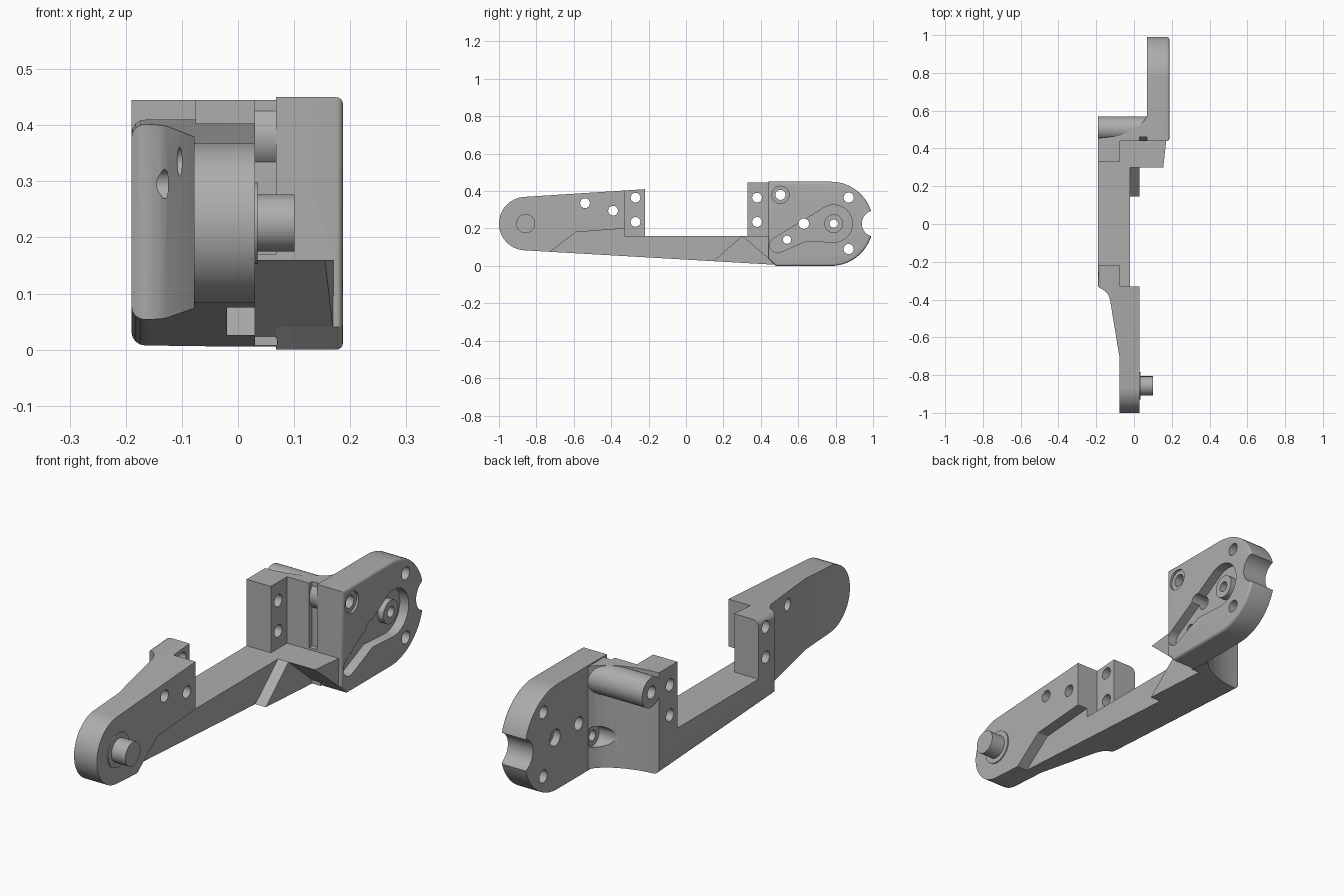
import bpy, bmesh, math
from mathutils import Vector

cube = bpy.data.objects.get("Cube")
if cube:
    bpy.data.objects.remove(cube, do_unlink=True)

metal = bpy.data.materials.new("light_grey_metal")
metal.use_nodes = True
GREY = (0.42, 0.42, 0.42, 1)
metal.diffuse_color = GREY
metal.node_tree.nodes["Principled BSDF"].inputs["Base Color"].default_value = GREY


def arc(cy, cz, r, start, end, n=32):
    angles = [math.radians(start + (end - start) * i / n) for i in range(n + 1)]
    return [(cy + r * math.cos(a), cz + r * math.sin(a)) for a in angles]


def finish(name, bm):
    bmesh.ops.recalc_face_normals(bm, faces=bm.faces)
    mesh = bpy.data.meshes.new(name)
    bm.to_mesh(mesh)
    bm.free()
    mesh.materials.append(metal)
    ob = bpy.data.objects.new(name, mesh)
    bpy.context.collection.objects.link(ob)
    return ob


def prism(name, points, low, high, axis="x", round_rule=None, width=0.012):
    """Extrude a (y, z) profile along x, or an (x, y) profile along z."""
    bm = bmesh.new()
    place = (lambda p, h: (h, p[0], p[1])) if axis == "x" else (lambda p, h: (p[0], p[1], h))
    a = [bm.verts.new(place(p, low)) for p in points]
    b = [bm.verts.new(place(p, high)) for p in points]
    bm.faces.new(a)
    bm.faces.new(b)
    for i in range(len(a)):
        j = (i + 1) % len(a)
        bm.faces.new((a[i], a[j], b[j], b[i]))
    bmesh.ops.recalc_face_normals(bm, faces=bm.faces)
    if round_rule:
        edges = [e for e in bm.edges if round_rule(e.verts[0].co, e.verts[1].co)]
        bmesh.ops.bevel(bm, geom=edges, offset=width, segments=4, profile=0.5, affect="EDGES")
    return finish(name, bm)


def box(y0, y1, z0, z1, x0, x1):
    return prism("cutter", [(y0, z0), (y1, z0), (y1, z1), (y0, z1)], x0, x1)


def rod(name, y, z, r, x0, x1):
    return prism(name, arc(y, z, r, 0, 351, 39), x0, x1)


def slot(circles, x0, x1):
    """Prism around the hull of several circles."""
    bm = bmesh.new()
    for y, z, r in circles:
        for p in arc(y, z, r, 0, 351, 39):
            for x in (x0, x1):
                bm.verts.new((x, *p))
    hull = bmesh.ops.convex_hull(bm, input=bm.verts)
    loose = [v for v in bm.verts if not v.link_faces]
    bmesh.ops.delete(bm, geom=loose, context="VERTS")
    bmesh.ops.dissolve_limit(bm, angle_limit=0.01, verts=bm.verts, edges=bm.edges)
    return finish("cutter", bm)


def combine(ob, other, operation):
    other.hide_render = True
    mod = ob.modifiers.new("join", "BOOLEAN")
    mod.object, mod.operation, mod.solver = other, operation, "EXACT"
    bpy.context.view_layer.objects.active = ob
    bpy.ops.object.modifier_apply(modifier=mod.name)
    bpy.data.objects.remove(other, do_unlink=True)


# Arm, beam and rear web: side profile trimmed by a plan outline
side = arc(-0.857, 0.226, 0.143, 266, 94) + [
    (-0.22, 0.41), (-0.22, 0.16), (0.33, 0.16), (0.33, 0.445),
    (0.58, 0.445), (0.58, 0.006), (0.48, 0.006)]


def outer_rim(a, b):
    flat = abs(a.z - b.z) < 0.12
    low = max(a.z, b.z) < 0.1
    arm_top = max(a.y, b.y) < -0.2 and min(a.z, b.z) > 0.3
    return max(a.x, b.x) < -0.18 and flat and (low or arm_top)


bracket = prism("bracket_body", side, -0.19, 0.07, round_rule=outer_rim, width=0.025)
plan = [(-0.078, -1.1), (0.03, -1.1), (0.03, 0.46), (0.07, 0.46), (0.07, 0.57),
        (0.05, 0.543), (0.025, 0.52), (-0.01, 0.498), (-0.05, 0.48), (-0.1, 0.466),
        (-0.15, 0.458), (-0.19, 0.455), (-0.19, -0.33), (-0.175, -0.343),
        (-0.155, -0.353), (-0.138, -0.372), (-0.127, -0.4), (-0.078, -0.7)]
combine(bracket, prism("plan_trim", plan, -0.2, 0.7, axis="z"), "INTERSECT")

# Inner side stepped back below the arm and along the beam
step = [(-0.824, 0), (-0.59, 0.18), (-0.33, 0.2), (-0.33, 0.55), (0.3, 0.55),
        (0.3, 0.16), (0.117, 0), (0.117, -0.06), (-0.824, -0.06)]
combine(bracket, prism("cutter", step, -0.02, 0.2), "DIFFERENCE")

# Sloped floor joining the beam to the head
floor = prism("sloped_floor", [(0.3, 0.16), (0.3, 0.17), (0.46, 0.17), (0.48, 0.006)], 0.01, 0.155)
for v in floor.data.vertices:
    if v.co.x > 0.1 and v.co.y > 0.4:
        v.co.x = 0.173
combine(bracket, floor, "UNION")

# Head plate with rounded end and softened outer rim
outline = arc(0.775, 0.225, 0.225, -90, 90, 40) + [(0.44, 0.45), (0.44, 0.04), (0.48, 0)]
head = prism("head_plate", outline, 0.068, 0.187,
             round_rule=lambda a, b: min(a.x, b.x) > 0.18)
combine(bracket, head, "UNION")
combine(bracket, rod("tube_boss", 0.505, 0.38, 0.064, -0.19, 0.1), "UNION")

# Notches beside the two mounting blocks
combine(bracket, box(-0.33, -0.2, 0.16, 0.6, -0.075, 0.3), "DIFFERENCE")
combine(bracket, box(0.2, 0.44, 0.16, 0.6, -0.075, 0.3), "DIFFERENCE")

# Keyhole pocket in the head, with a raised ring inside
bend = (0.635, 0.187, 0.052)
hub = (0.79, 0.226, 0.1)
combine(bracket, slot([(0.49, 0.112, 0.042), bend], 0.145, 0.25), "DIFFERENCE")
combine(bracket, slot([bend, hub], 0.145, 0.25), "DIFFERENCE")
combine(bracket, rod("hub_ring", 0.79, 0.226, 0.05, 0.12, 0.172), "UNION")

# Through holes, counterbores and the notch in the head tip
holes = [(-0.54, 0.335, 0.026), (-0.39, 0.295, 0.026), (-0.27, 0.365, 0.026),
         (-0.27, 0.235, 0.026), (0.38, 0.365, 0.026), (0.38, 0.235, 0.026),
         (0.505, 0.38, 0.027), (0.63, 0.226, 0.028), (0.79, 0.226, 0.022),
         (0.54, 0.14, 0.022), (0.87, 0.365, 0.027), (0.87, 0.09, 0.027),
         (1.01, 0.226, 0.07)]
for y, z, r in holes:
    combine(bracket, rod("cutter", y, z, r, -0.3, 0.3), "DIFFERENCE")
for y, z, r, x0, x1 in [(0.505, 0.38, 0.046, 0.177, 0.3), (0.79, 0.226, 0.035, 0, 0.1),
                        (0.54, 0.14, 0.045, -0.2, 0.066)]:
    combine(bracket, rod("cutter", y, z, r, x0, x1), "DIFFERENCE")

# Pivot pin and collar on the arm end
collar = rod("pivot_collar", -0.857, 0.226, 0.073, 0.02, 0.035)
pin = rod("pivot_pin", -0.857, 0.226, 0.051, 0.02, 0.101)

# Smooth shading with sharp edges kept
for ob in (bracket, collar, pin):
    bpy.ops.object.select_all(action="DESELECT")
    ob.select_set(True)
    bpy.context.view_layer.objects.active = ob
    bpy.ops.object.shade_smooth_by_angle(angle=math.radians(30))
